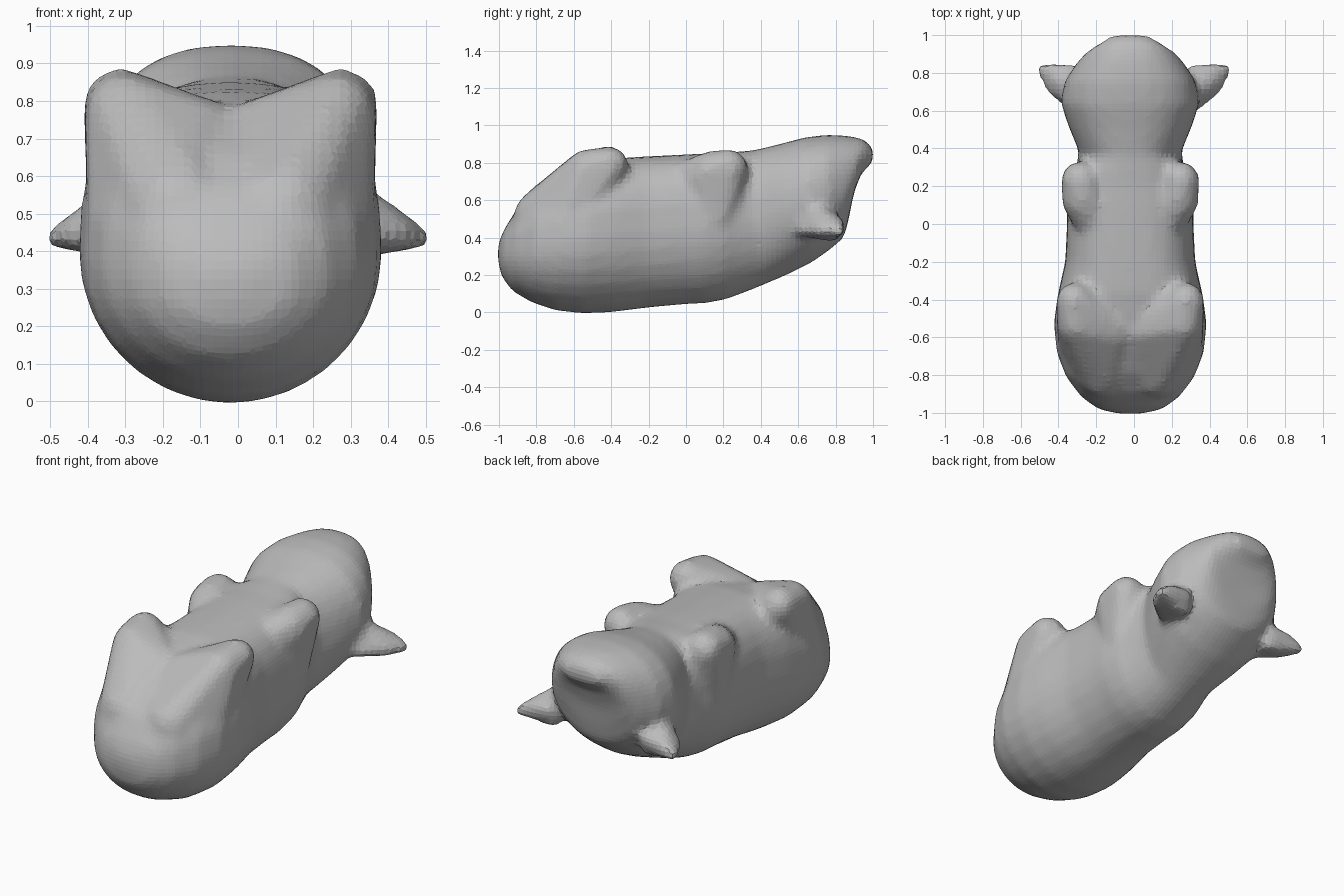
import bpy, bmesh
from math import sin, cos, pi
from mathutils import Vector

cube = bpy.data.objects.get("Cube")
if cube:
    bpy.data.objects.remove(cube, do_unlink=True)

grey = bpy.data.materials.new("plain grey")
grey.use_nodes = True
colour = (0.5, 0.5, 0.5, 1)
grey.diffuse_color = colour
grey.node_tree.nodes["Principled BSDF"].inputs["Base Color"].default_value = colour

MID = -0.02   # the body sits slightly off centre
SIDES = 28

# Torso and head: rings given as bottom y, z, top y, z, half width
rings = [
    (-1.005, .27, -1.005, .36, .06), (-.985, .19, -.975, .44, .17),
    (-.93, .115, -.9, .56, .26), (-.83, .055, -.79, .66, .34),
    (-.7, .01, -.66, .74, .39), (-.55, -.006, -.5, .8, .405),
    (-.4, .0, -.36, .825, .385), (-.2, .025, -.2, .835, .345),
    (0, .043, 0, .845, .335), (.1, .048, .1, .85, .335),
    (.2, .065, .2, .853, .32), (.3, .1, .28, .86, .29),
    (.4, .14, .36, .867, .27), (.55, .205, .5, .9, .33),
    (.67, .265, .63, .935, .37), (.77, .335, .75, .95, .345),
    (.845, .4, .86, .945, .285), (.87, .5, .94, .93, .235),
    (.895, .63, .975, .908, .18), (.935, .74, .998, .875, .135),
    (.995, .8, 1.003, .855, .1),
]


def sign_pow(value, power):
    return abs(value) ** power * (1 if value > 0 else -1)


bm = bmesh.new()
loops = []
for yb, zb, yt, zt, half in rings:
    low, high = Vector((MID, yb, zb)), Vector((MID, yt, zt))
    loop = []
    for i in range(SIDES):
        a = 2 * pi * i / SIDES
        # The belly side is boxy, the back is round
        boxy = (0.72 if yb < .35 else 0.85) if sin(a) > 0 else 1
        p = (low + high) / 2 + (high - low) / 2 * sign_pow(sin(a), boxy)
        p.x += half * sign_pow(cos(a), boxy)
        loop.append(bm.verts.new(p))
    loops.append(loop)
for a, b in zip(loops, loops[1:]):
    for i in range(SIDES):
        j = (i + 1) % SIDES
        bm.faces.new((a[i], a[j], b[j], b[i]))
bm.faces.new(loops[0])
bm.faces.new(loops[-1])
bmesh.ops.recalc_face_normals(bm, faces=bm.faces)


def limb(side, middle, balls):
    """Add a stubby limb: the hull around a set of balls (x, y, z, radius)."""
    part = bmesh.new()
    for x, y, z, r in balls:
        made = bmesh.ops.create_icosphere(part, subdivisions=2, radius=r)
        bmesh.ops.translate(part, verts=made["verts"], vec=(middle + side * x, y, z))
    hull = bmesh.ops.convex_hull(part, input=part.verts)
    spare = [v for v in hull["geom_interior"] if isinstance(v, bmesh.types.BMVert)]
    bmesh.ops.delete(part, geom=spare, context="VERTS")
    part_mesh = bpy.data.meshes.new("part")
    part.to_mesh(part_mesh)
    part.free()
    bm.from_mesh(part_mesh)
    bpy.data.meshes.remove(part_mesh)


for side in (-1, 1):
    # Hind leg with a broad thigh that runs into the rump
    limb(side, MID, [(.14, -.76, .5, .17), (.23, -.62, .5, .16), (.28, -.53, .765, .11),
                     (.295, -.405, .79, .1), (.08, -.56, .69, .12)])
    # Front leg with its shoulder
    limb(side, MID, [(.2, .05, .71, .12), (.25, .13, .75, .115),
                     (.265, .23, .77, .105), (.22, .16, .5, .12)])
    # Ear, a broad flattened wedge
    limb(side, 0, [(.31, .62, .44, .035), (.31, .69, .56, .035), (.31, .81, .48, .035),
                   (.3, .78, .41, .035), (.43, .72, .445, .04), (.42, .82, .47, .03),
                   (.495, .825, .435, .027)])

mesh = bpy.data.meshes.new("pig_body")
bm.to_mesh(mesh)
bm.free()
mesh.materials.append(grey)
body = bpy.data.objects.new("pig_body", mesh)
bpy.context.collection.objects.link(body)

# Fuse the parts into one skin and soften the joins
fuse = body.modifiers.new("fuse", "REMESH")
fuse.mode = "VOXEL"
fuse.voxel_size = 0.026
soften = body.modifiers.new("soften", "SMOOTH")
soften.factor = 0.5
soften.iterations = 5
